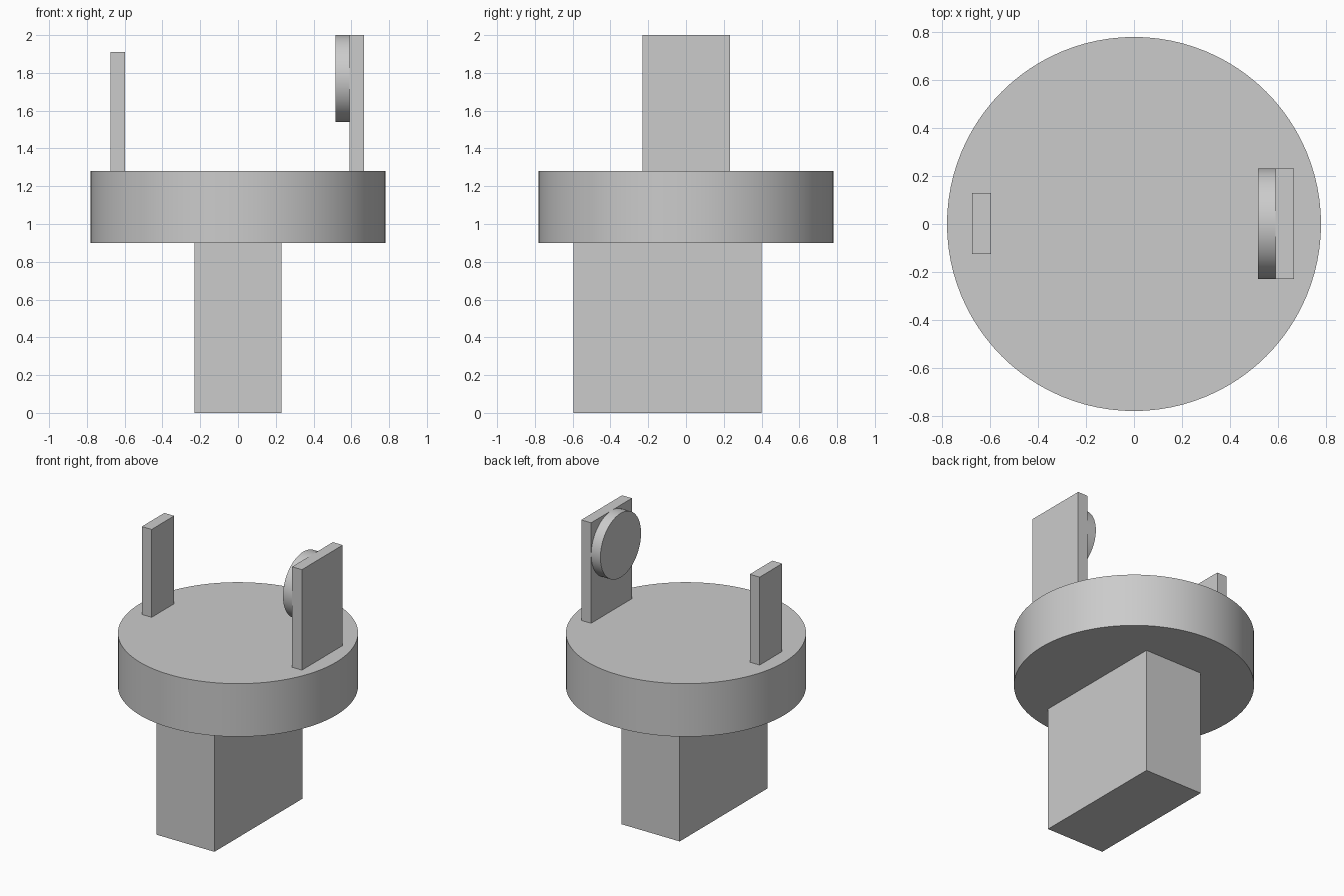
import bpy
from math import pi, radians

cube = bpy.data.objects.get("Cube")
if cube:
    bpy.data.objects.remove(cube, do_unlink=True)

grey = bpy.data.materials.new("light_grey")
grey.use_nodes = True
colour = (0.6, 0.6, 0.6, 1)
grey.diffuse_color = colour
grey.node_tree.nodes["Principled BSDF"].inputs["Base Color"].default_value = colour


def box(name, low, high):
    """Box between two opposite corners."""
    centre = [(a + b) / 2 for a, b in zip(low, high)]
    bpy.ops.mesh.primitive_cube_add(size=1, location=centre)
    ob = bpy.context.object
    ob.name = name
    ob.scale = [b - a for a, b in zip(low, high)]
    bpy.ops.object.transform_apply(location=False, rotation=False, scale=True)
    ob.data.materials.append(grey)


def disc(name, radius, depth, centre, rotation=(0, 0, 0)):
    """Smooth-sided cylinder with sharp rims."""
    bpy.ops.mesh.primitive_cylinder_add(vertices=96, radius=radius, depth=depth,
                                        location=centre, rotation=rotation)
    ob = bpy.context.object
    ob.name = name
    ob.data.materials.append(grey)
    bpy.ops.object.shade_smooth_by_angle(angle=radians(30))


# Pedestal, set towards the front, and the round platform on it
box("pedestal", (-0.23, -0.595, 0), (0.23, 0.4, 0.9))
disc("platform", 0.78, 0.38, (0, 0, 1.09))

# Narrow upright on one side, wide upright on the other
box("narrow_upright", (-0.675, -0.125, 1.28), (-0.597, 0.13, 1.91))
box("wide_upright", (0.59, -0.23, 1.28), (0.668, 0.232, 2))

# Round plate on the inner face of the wide upright
disc("round_plate", 0.23, 0.074, (0.554, 0.001, 1.77), (0, pi / 2, 0))
